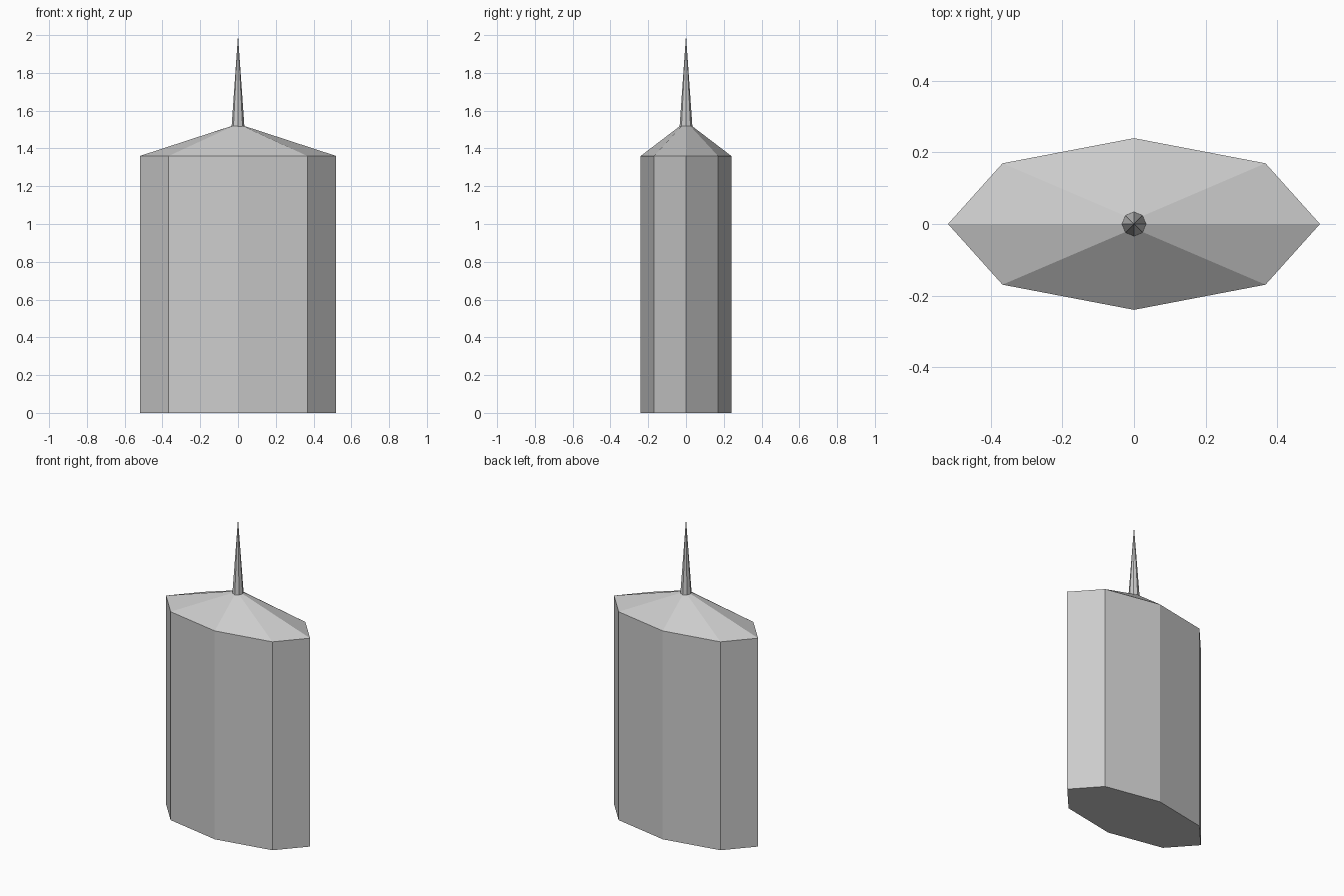
import bpy
import bmesh
from math import cos, sin, pi

if "Cube" in bpy.data.objects:
    bpy.data.objects.remove(bpy.data.objects["Cube"])

SIDES = 8


def loft(name, rings):
    """Closed octagonal solid through (x radius, y radius, z) rings; zero radius makes a tip."""
    bm = bmesh.new()
    previous = None
    for rx, ry, z in rings:
        count = SIDES if rx else 1
        ring = [bm.verts.new((rx * cos(2 * pi * i / SIDES),
                              ry * sin(2 * pi * i / SIDES), z)) for i in range(count)]
        if previous is None:
            bm.faces.new(ring[::-1])
        else:
            for i in range(SIDES):
                j = (i + 1) % SIDES
                if count == 1:
                    bm.faces.new((previous[i], previous[j], ring[0]))
                else:
                    bm.faces.new((previous[i], previous[j], ring[j], ring[i]))
        previous = ring
    if len(previous) > 1:
        bm.faces.new(previous)
    mesh = bpy.data.meshes.new(name)
    bm.to_mesh(mesh)
    bm.free()
    obj = bpy.data.objects.new(name, mesh)
    bpy.context.collection.objects.link(obj)
    return obj


# Flattened tower body with its low tapering roof
loft("tower_body", [(0.52, 0.24, 0), (0.52, 0.24, 1.36), (0.03, 0.03, 1.52)])

# Needle spire
loft("spire", [(0.034, 0.034, 1.515), (0, 0, 2.0)])
